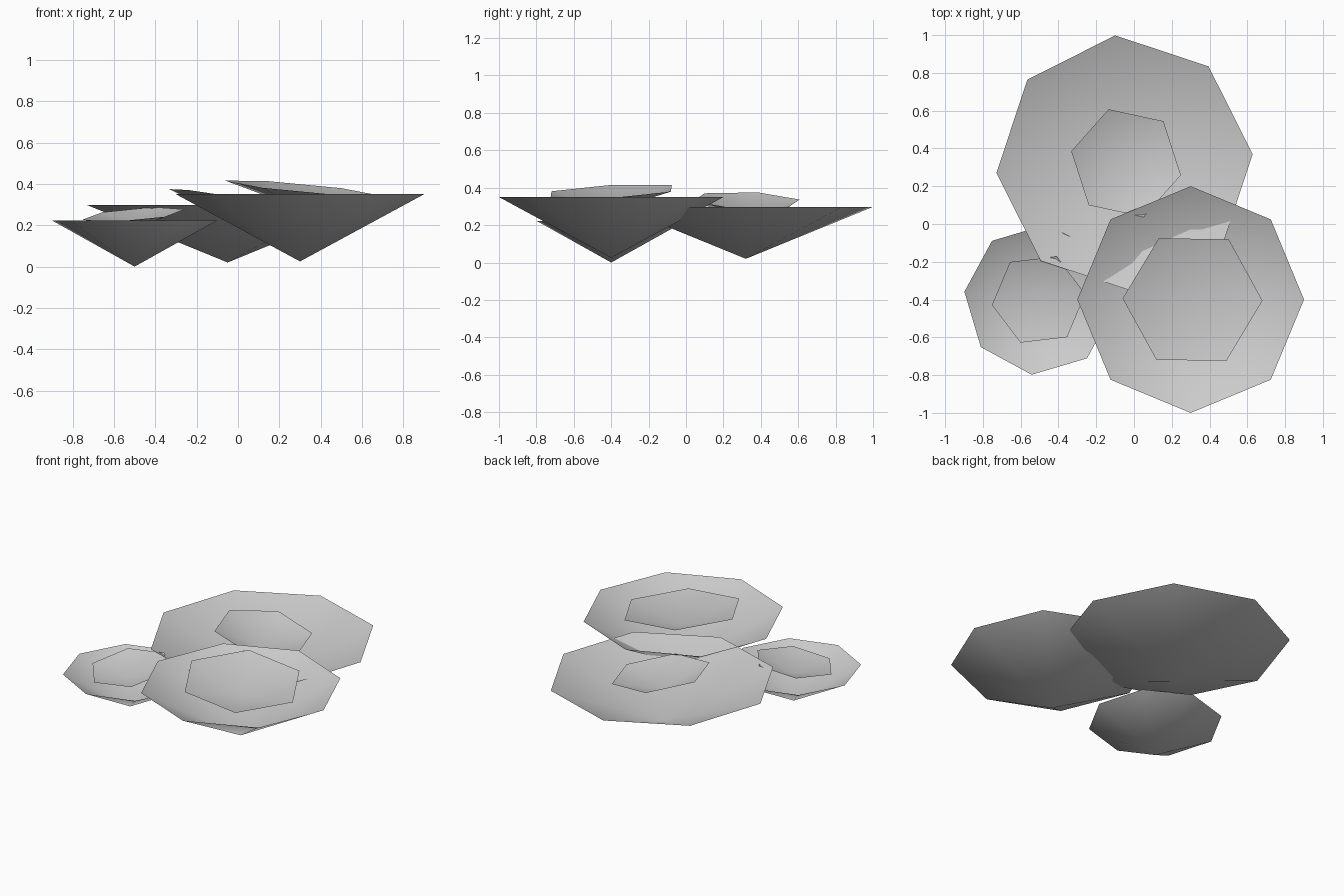
import bpy
import bmesh
from math import cos, sin, radians, tau
from mathutils import Vector

cube = bpy.data.objects.get("Cube")
if cube:
    bpy.data.objects.remove(cube, do_unlink=True)

grey = bpy.data.materials.new("light_grey")
grey.use_nodes = True
colour = (0.6, 0.6, 0.6, 1)
grey.diffuse_color = colour
grey.node_tree.nodes["Principled BSDF"].inputs["Base Color"].default_value = colour


def open_cone(name, sides, centre, radius, depth, turn, slope=(0, 0)):
    """Hollow cone, point down, open at the rim; slope tilts the rim plane."""
    up = Vector((0, 0, 1))
    tilt = up.rotation_difference(Vector((-slope[0], -slope[1], 1)))
    bm = bmesh.new()
    tip = bm.verts.new(tilt @ (-depth * up))
    rim = []
    for i in range(sides):
        a = radians(turn) + tau * i / sides
        rim.append(bm.verts.new(tilt @ Vector((radius * cos(a), radius * sin(a), 0))))
    for i in range(sides):
        face = bm.faces.new((tip, rim[(i + 1) % sides], rim[i]))
        face.smooth = True
    mesh = bpy.data.meshes.new(name)
    bm.to_mesh(mesh)
    bm.free()
    mesh.materials.append(grey)
    obj = bpy.data.objects.new(name, mesh)
    obj.location = centre
    bpy.context.collection.objects.link(obj)


# Large eight-sided outer petals
open_cone("front_outer_petals", 8, (0.3, -0.4, 0.35), 0.6, 0.325, 0)
open_cone("back_outer_petals", 8, (-0.05, 0.32, 0.297), 0.68, 0.277, 4.2)
open_cone("side_outer_petals", 8, (-0.5, -0.4, 0.222), 0.4, 0.222, 39)

# Small tilted six-sided inner petals
open_cone("front_inner_petals", 6, (0.31, -0.4, 0.38), 0.372, 0.1, -1, (-0.095, 0.054))
open_cone("back_inner_petals", 6, (-0.042, 0.322, 0.332), 0.3, 0.1, 48, (-0.155, -0.034))
open_cone("side_inner_petals", 6, (-0.505, -0.4, 0.252), 0.25, 0.07, 7, (0.087, 0.12))
